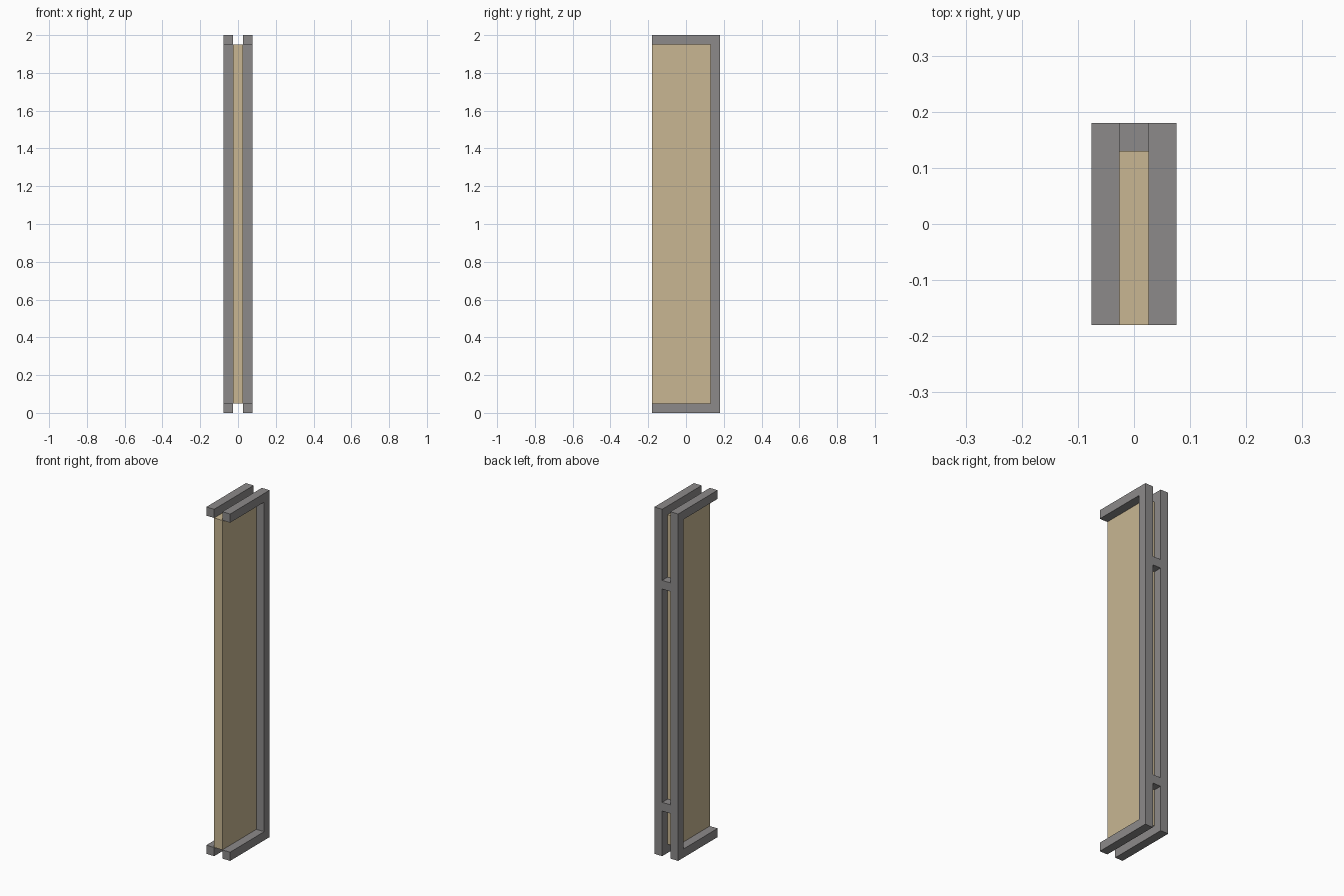
import bpy, bmesh
from mathutils import Vector

if "Cube" in bpy.data.objects:
    bpy.data.objects.remove(bpy.data.objects["Cube"])

# Main dimensions
W, D, H = 0.076, 0.18, 2.0     # half width, half depth, height
BAR = 0.05                     # bar thickness
GAP = 0.026                    # half of the space between the two frames


def material(name, rgb):
    m = bpy.data.materials.new(name)
    m.diffuse_color = (*rgb, 1)
    m.use_nodes = True
    m.node_tree.nodes["Principled BSDF"].inputs["Base Color"].default_value = m.diffuse_color
    return m


metal = material("grey metal", (0.262, 0.254, 0.254))
wood = material("tan board", (0.578, 0.468, 0.287))


def finish(name, bm, mat):
    bmesh.ops.recalc_face_normals(bm, faces=bm.faces)
    me = bpy.data.meshes.new(name)
    bm.to_mesh(me)
    bm.free()
    me.materials.append(mat)
    ob = bpy.data.objects.new(name, me)
    bpy.context.collection.objects.link(ob)
    return ob


def box(name, lo, hi, mat):
    lo, hi = Vector(lo), Vector(hi)
    bm = bmesh.new()
    bmesh.ops.create_cube(bm, size=1)
    bmesh.ops.scale(bm, vec=hi - lo, verts=bm.verts)
    bmesh.ops.translate(bm, vec=(lo + hi) / 2, verts=bm.verts)
    return finish(name, bm, mat)


# C-shaped side frame, open to the front, mirrored to the other side
profile = [(-D, 0), (D, 0), (D, H), (-D, H), (-D, H - BAR),
           (D - BAR, H - BAR), (D - BAR, BAR), (-D, BAR)]
bm = bmesh.new()
face = bm.faces.new([bm.verts.new((GAP, y, z)) for y, z in profile])
ext = bmesh.ops.extrude_face_region(bm, geom=[face], use_keep_orig=True)
moved = [g for g in ext["geom"] if isinstance(g, bmesh.types.BMVert)]
bmesh.ops.translate(bm, vec=(W - GAP, 0, 0), verts=moved)
frame = finish("side_frames", bm, metal)
frame.modifiers.new("mirror", 'MIRROR').use_axis = (True, False, False)

# Rungs joining the two back posts
for name, z in (("lower_rung", 0.26), ("upper_rung", 1.54)):
    box(name, (-GAP, D - BAR, z), (GAP, D, z + BAR), metal)

# Board held between the frames
box("board", (-GAP, -D, BAR), (GAP, D - BAR, H - BAR), wood)
